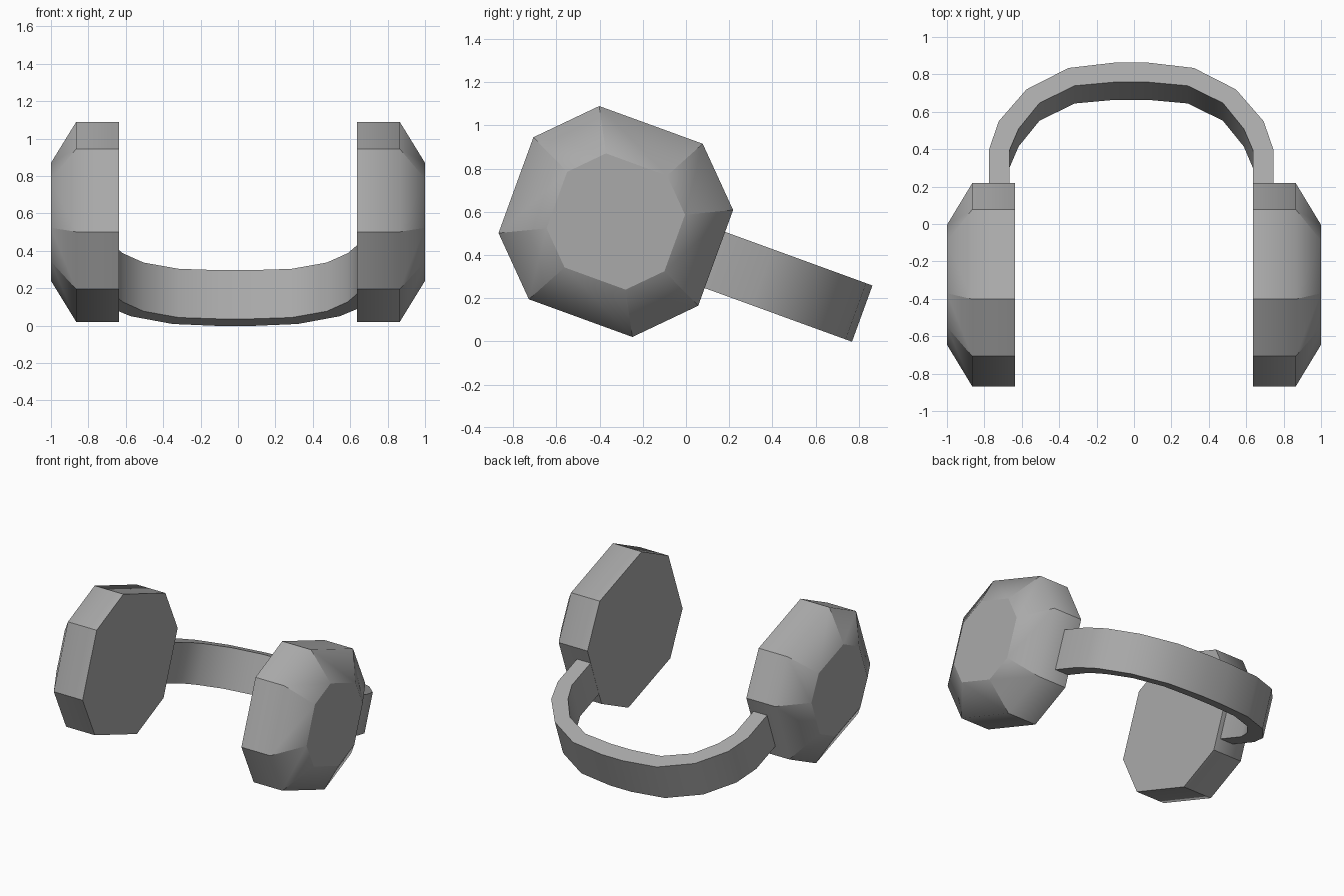
import bpy
import bmesh
import math
from mathutils import Vector

if "Cube" in bpy.data.objects:
    bpy.data.objects.remove(bpy.data.objects["Cube"], do_unlink=True)

TILT = math.radians(-20)
CENTRE = Vector((0, -0.325, 0.555))

grey = bpy.data.materials.new("plain_grey")
grey.use_nodes = True
grey.diffuse_color = (0.4, 0.4, 0.4, 1)
grey.node_tree.nodes["Principled BSDF"].inputs["Base Color"].default_value = (0.4, 0.4, 0.4, 1)


def loft(name, rings, closed_path=False):
    """Skin a list of equal-length vertex rings and cap both ends."""
    bm = bmesh.new()
    loops = [[bm.verts.new(p) for p in ring] for ring in rings]
    n = len(loops[0])
    for a, b in zip(loops, loops[1:]):
        for i in range(n):
            j = (i + 1) % n
            bm.faces.new((a[i], a[j], b[j], b[i]))
    bm.faces.new(loops[0])
    bm.faces.new(loops[-1])
    bmesh.ops.recalc_face_normals(bm, faces=bm.faces)
    mesh = bpy.data.meshes.new(name)
    bm.to_mesh(mesh)
    bm.free()
    mesh.materials.append(grey)
    obj = bpy.data.objects.new(name, mesh)
    bpy.context.collection.objects.link(obj)
    obj.location = CENTRE
    obj.rotation_euler.x = TILT
    return obj


def soften_cup(mesh):
    """Blend rim into bevel, and bevel facets into each other near the outer pad."""
    mesh.shade_smooth()
    faces = list(mesh.polygons)
    is_bevel = [0.2 < abs(f.normal.x) < 0.95 for f in faces]
    normals = [None] * len(mesh.loops)
    for f in faces:
        for li in f.loop_indices:
            v = mesh.loops[li].vertex_index
            outer = abs(mesh.vertices[v].co.x) > 0.95
            total = f.normal.copy()
            for g in faces:
                if g.index == f.index or v not in g.vertices:
                    continue
                if outer and is_bevel[f.index] and is_bevel[g.index]:
                    total += g.normal
                # rim and bevel faces of the same octagon side
                same_side = f.normal.yz.length > 0.2 and g.normal.yz.length > 0.2 \
                    and f.normal.yz.normalized().dot(g.normal.yz.normalized()) > 0.95
                if not outer and same_side:
                    total += g.normal
            normals[li] = total.normalized()
    mesh.normals_split_custom_set(normals)


# Ear cups: chamfered squares with a bevelled outer side
quarter = [(0.255, 0.476), (0.492, 0.236)]
octagon = quarter + [(u, -v) for u, v in reversed(quarter)]
octagon += [(-u, -v) for u, v in octagon]
for side, label in ((1, "left"), (-1, "right")):
    sections = [(0.635, 1), (0.865, 1), (1.0, 0.59)]
    cup = loft(label + "_ear_cup",
               [[(side * x, u * s, v * s) for u, v in octagon] for x, s in sections])
    soften_cup(cup.data)

# Headband: rectangular section swept round an arch, slightly off centre
outer = [(0.76, 0.45), (0.76, 0.724), (0.708, 0.884), (0.56, 1.065), (0.335, 1.187), (0.085, 1.218)]
inner = [(0.651, 0.45), (0.651, 0.719), (0.602, 0.841), (0.49, 0.988), (0.302, 1.086), (0.085, 1.107)]
pairs = list(zip(outer, inner))
pairs += [((-o[0], o[1]), (-i[0], i[1])) for o, i in reversed(pairs)]
LOW, HIGH, SHIFT = -0.149, 0.128, -0.015
band = loft("headband", [[(x + SHIFT, u, v) for (x, u), v in
                          ((o, LOW), (o, HIGH), (i, HIGH), (i, LOW))] for o, i in pairs])
bpy.ops.object.select_all(action="DESELECT")
band.select_set(True)
bpy.context.view_layer.objects.active = band
bpy.ops.object.shade_smooth_by_angle(angle=math.radians(40))
